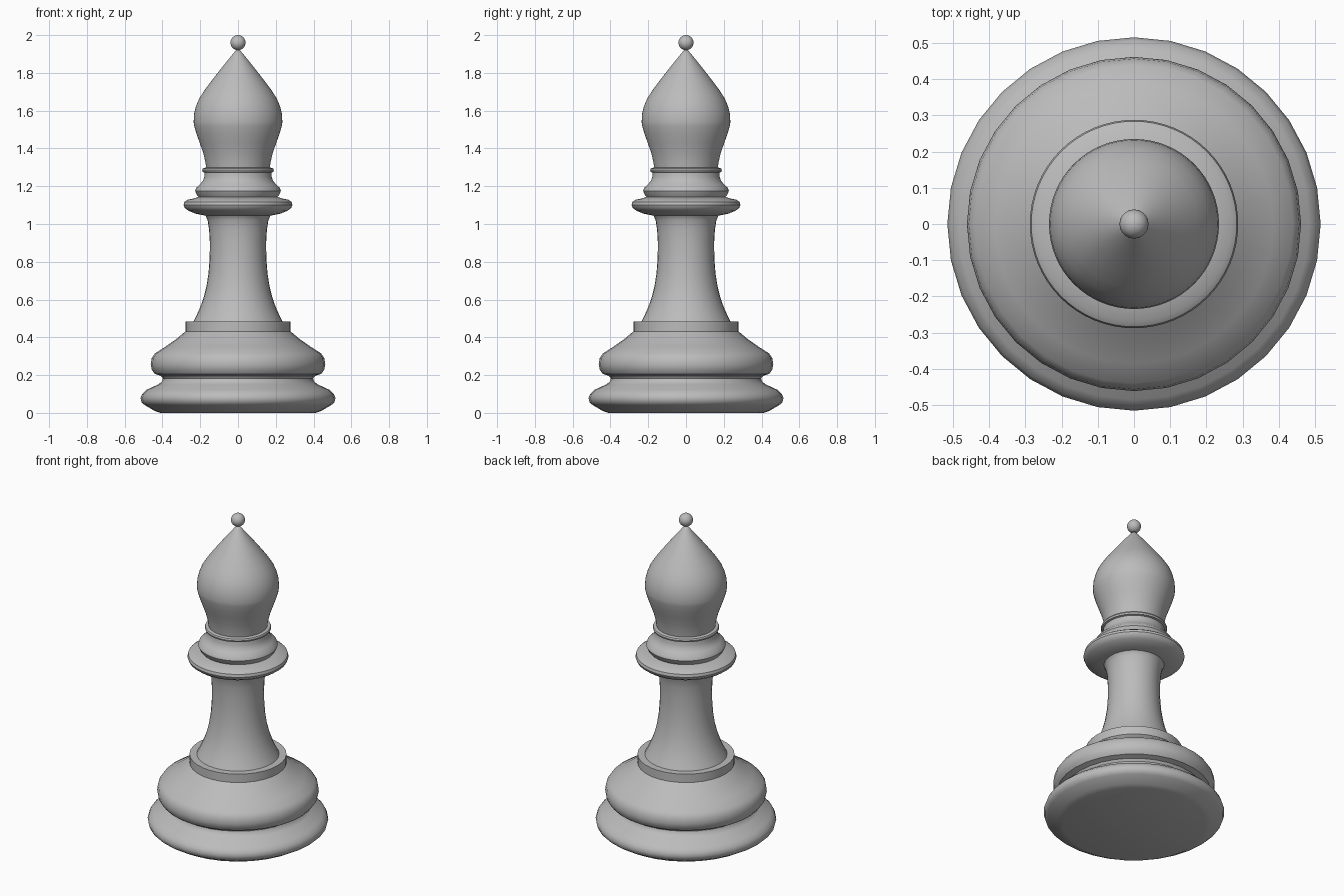
import bpy, bmesh, math

grey = bpy.data.materials.new("light grey")
grey.diffuse_color = (0.5, 0.5, 0.5, 1)


def finish(obj):
    obj.data.materials.append(grey)
    bpy.ops.object.select_all(action='DESELECT')
    obj.select_set(True)
    bpy.context.view_layer.objects.active = obj
    bpy.ops.object.shade_smooth_by_angle(angle=math.radians(35))


def lathe(name, profile, sides):
    """Turn a list of (radius, height) points around z; zero radius closes an end."""
    bm = bmesh.new()
    verts = [bm.verts.new((r, 0, z)) for r, z in profile]
    edges = [bm.edges.new(p) for p in zip(verts, verts[1:])]
    bmesh.ops.spin(bm, geom=verts + edges, cent=(0, 0, 0), axis=(0, 0, 1),
                   angle=math.tau, steps=sides, use_merge=True)
    bmesh.ops.remove_doubles(bm, verts=bm.verts, dist=1e-5)
    bmesh.ops.recalc_face_normals(bm, faces=bm.faces)
    mesh = bpy.data.meshes.new(name)
    bm.to_mesh(mesh)
    bm.free()
    obj = bpy.data.objects.new(name, mesh)
    bpy.context.collection.objects.link(obj)
    finish(obj)


# Stepped foot with groove, bulge and upright rim
lathe("base", [
    (0, 0), (0.41, 0), (0.44, 0.01), (0.495, 0.042), (0.51, 0.055),
    (0.516, 0.078), (0.508, 0.1), (0.485, 0.122), (0.42, 0.152),
    (0.402, 0.168), (0.398, 0.182), (0.408, 0.196), (0.44, 0.206),
    (0.456, 0.227), (0.462, 0.255), (0.457, 0.29), (0.44, 0.315),
    (0.385, 0.35), (0.325, 0.392), (0.29, 0.422), (0.277, 0.432),
    (0.277, 0.485), (0.235, 0.485), (0, 0.485)], 32)

# Flared stem
lathe("stem", [
    (0.238, 0.48), (0.22, 0.515), (0.2, 0.56), (0.182, 0.61), (0.167, 0.67),
    (0.156, 0.74), (0.15, 0.82), (0.149, 0.9), (0.153, 0.97),
    (0.161, 1.02), (0.172, 1.045), (0.185, 1.056)], 32)

# Wide collar disc
lathe("collar", [
    (0, 1.045), (0.175, 1.045), (0.225, 1.055), (0.262, 1.07), (0.282, 1.085),
    (0.288, 1.1), (0.284, 1.117), (0.268, 1.128), (0.235, 1.135),
    (0.205, 1.145), (0, 1.145)], 64)

# Upper collar with thin neck ring
lathe("neck", [
    (0.205, 1.138), (0.218, 1.155), (0.227, 1.175), (0.221, 1.192),
    (0.2, 1.212), (0.186, 1.228), (0.178, 1.25), (0.176, 1.272),
    (0.187, 1.275), (0.19, 1.285), (0.186, 1.294), (0.173, 1.298),
    (0, 1.298)], 64)

# Pointed head
lathe("head", [
    (0.167, 1.29), (0.173, 1.33), (0.185, 1.38), (0.203, 1.43),
    (0.22, 1.478), (0.232, 1.52), (0.235, 1.54), (0.232, 1.585),
    (0.222, 1.625), (0.205, 1.665), (0.176, 1.71), (0.141, 1.757),
    (0.1, 1.81), (0.06, 1.86), (0.025, 1.903), (0, 1.932)], 64)

# Ball finial
bpy.ops.mesh.primitive_uv_sphere_add(segments=32, ring_count=16, radius=0.04,
                                     location=(0, 0, 1.96))
bpy.context.object.name = "finial"
finish(bpy.context.object)
